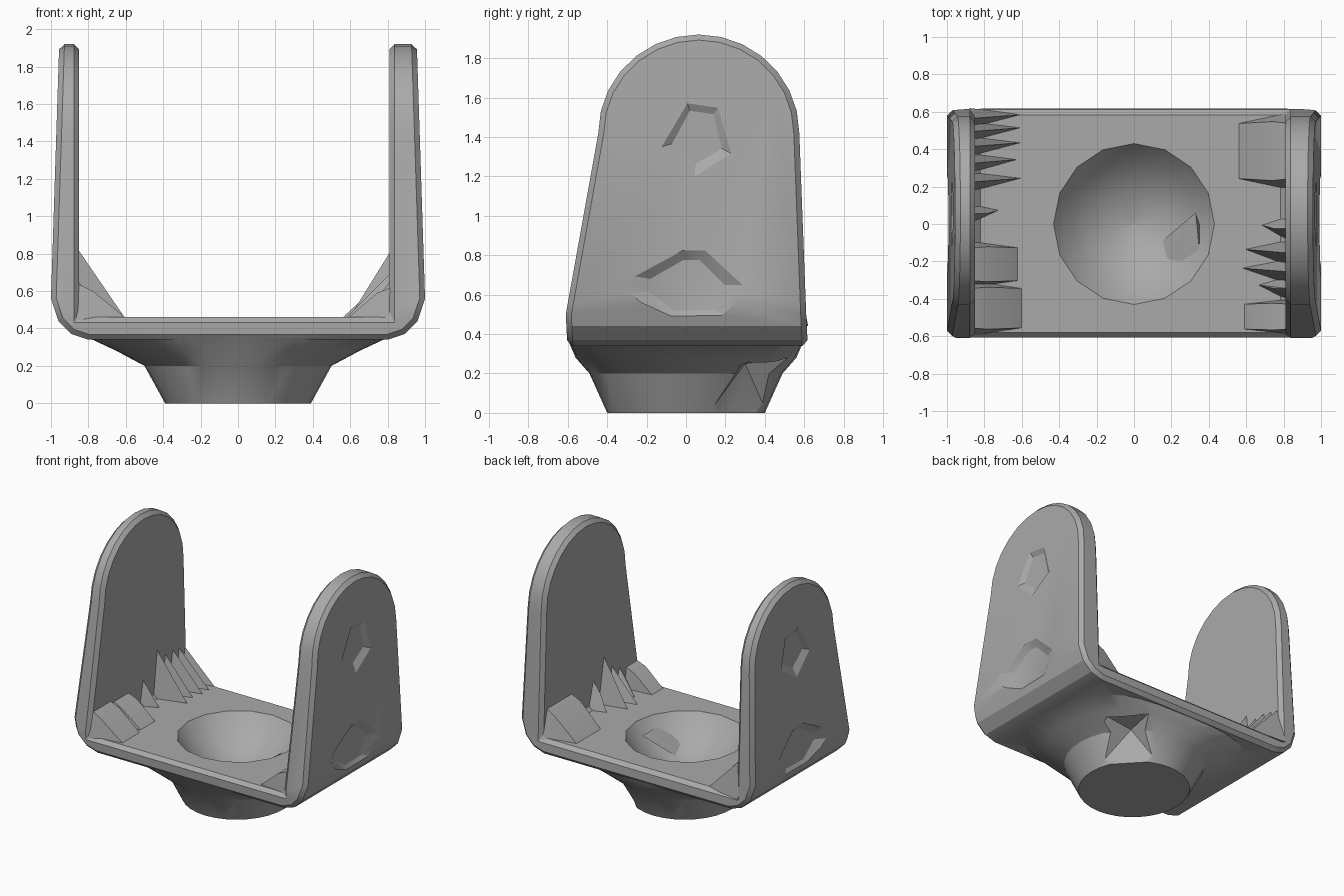
import bpy
import bmesh
from math import cos, sin, pi, copysign

if "Cube" in bpy.data.objects:
    bpy.data.objects.remove(bpy.data.objects["Cube"], do_unlink=True)

grey = bpy.data.materials.new("plain grey")
grey.use_nodes = True
grey.diffuse_color = (0.4, 0.4, 0.4, 1)
grey.node_tree.nodes["Principled BSDF"].inputs["Base Color"].default_value = (0.4, 0.4, 0.4, 1)


def finish(name, bm):
    bmesh.ops.recalc_face_normals(bm, faces=bm.faces)
    mesh = bpy.data.meshes.new(name)
    bm.to_mesh(mesh)
    bm.free()
    mesh.materials.append(grey)
    ob = bpy.data.objects.new(name, mesh)
    bpy.context.collection.objects.link(ob)
    return ob


def loft(name, rings):
    bm = bmesh.new()
    loops = [[bm.verts.new(p) for p in ring] for ring in rings]
    n = len(loops[0])
    for a, b in zip(loops, loops[1:]):
        for i in range(n):
            j = (i + 1) % n
            bm.faces.new((a[i], a[j], b[j], b[i]))
    bm.faces.new(loops[0])
    bm.faces.new(loops[-1])
    return finish(name, bm)


def hull(name, points):
    bm = bmesh.new()
    for p in points:
        bm.verts.new(p)
    bmesh.ops.convex_hull(bm, input=bm.verts)
    return finish(name, bm)


def apply(ob, mod):
    bpy.context.view_layer.objects.active = ob
    bpy.ops.object.modifier_apply(modifier=mod.name)


def boolean(ob, tool, operation):
    mod = ob.modifiers.new("cut", 'BOOLEAN')
    mod.object, mod.operation, mod.solver = tool, operation, 'EXACT'
    apply(ob, mod)
    bpy.data.objects.remove(tool, do_unlink=True)


def oval(rx, ry, z, n=32, power=1.0):
    ring = []
    for i in range(n):
        c, s = cos(2 * pi * i / n), sin(2 * pi * i / n)
        ring.append((rx * copysign(abs(c) ** power, c), ry * copysign(abs(s) ** power, s), z))
    return ring


# U-shaped bracket: front section crossed with the rounded side outline
corner = [(0.8, 0.34), (0.89, 0.37), (0.96, 0.44), (1, 0.56)]
section = [(-x, z) for x, z in reversed(corner)] + corner
section += [(0.955, 1.95), (0.81, 1.95), (0.81, 0.46), (-0.85, 0.46), (-0.85, 1.95), (-0.955, 1.95)]
bracket = loft("bracket", [[(x, y, z) for x, z in section] for y in (-0.62, 0.62)])
outline = [(-0.6, 0.3), (0.62, 0.3), (0.61, 0.5)]
outline += [(0.065 + 0.51 * cos(pi * i / 14), 1.42 + 0.5 * sin(pi * i / 14)) for i in range(15)]
outline += [(-0.61, 0.5)]
boolean(bracket, loft("outline", [[(x, y, z) for y, z in outline] for x in (-1.1, 1.1)]), 'INTERSECT')
bevel = bracket.modifiers.new("chamfer", 'BEVEL')
bevel.width, bevel.segments, bevel.limit_method, bevel.angle_limit = 0.028, 1, 'ANGLE', 0.9
apply(bracket, bevel)

# Flared foot under the floor
foot = loft("foot", [oval(0.39, 0.4, 0), oval(0.5, 0.49, 0.2),
                     oval(0.65, 0.56, 0.28, power=0.85), oval(0.82, 0.595, 0.36, power=0.6)])
# Faceted dent on the back corner of the foot
boolean(foot, hull("foot_dent", [(0.42, 0.1, -0.02), (0.12, 0.42, -0.02), (0.27, 0.25, 0.03),
                                 (0.28, 0.3, 0.25), (0.52, 0.3, 0.28), (0.3, 0.52, 0.28),
                                 (0.5, 0.5, 0.02)]), 'DIFFERENCE')
boolean(bracket, foot, 'UNION')

# Bowl sunk into the floor
boolean(bracket, loft("bowl", [oval(0.435, 0.435, 0.6, 16), oval(0.43, 0.43, 0.46, 16),
                               oval(0.33, 0.33, 0.33, 16), oval(0.17, 0.17, 0.23, 16),
                               oval(0.01, 0.01, 0.19, 16)]), 'DIFFERENCE')

# Shallow faceted dents in the outer walls
upper = [(-0.01, 1.62), (0.19, 1.59), (0.26, 1.3), (0.04, 1.17), (-0.16, 1.34)]
lower = [(-0.3, 0.7), (-0.02, 0.86), (0.12, 0.86), (0.33, 0.65), (0.25, 0.44), (-0.1, 0.43), (-0.32, 0.6)]
for side in (1, -1):
    for shape, face, depth in ((upper, 0.973, 0.025), (lower, 0.995, 0.035)):
        cy = sum(p[0] for p in shape) / len(shape)
        cz = sum(p[1] for p in shape) / len(shape)
        pts = [(side * (face + 0.02), y, z) for y, z in shape]
        pts += [(side * (face - depth), cy + (y - cy) * 0.6, cz + (z - cz) * 0.6) for y, z in shape]
        boolean(bracket, hull("dent", pts), 'DIFFERENCE')


# Rough gussets where walls meet floor: (y start, y end, reach, height)
def gusset(name, wall, y0, y1, reach, height):
    s = copysign(1, wall)
    back, toe = wall + s * 0.03, wall - s * reach
    mid, ym, w = wall - s * 0.07, (y0 + y1) / 2, (y1 - y0) / 2
    pts = [(back, y, 0.44) for y in (y0, y1)]
    pts += [(back, ym + k * w * 0.7, 0.46 + height) for k in (-1, 1)]
    pts += [(mid, ym + k * w * 0.75, 0.46 + height * 0.75) for k in (-1, 1)]
    pts += [(toe, ym + k * w * 0.7, 0.45) for k in (-1, 1)]
    return hull(name, pts)


def spike(name, wall, y0, y1, reach, height):
    s = copysign(1, wall)
    ym = (y0 + y1) / 2
    return hull(name, [(wall + s * 0.03, y0, 0.44), (wall + s * 0.03, y1, 0.44),
                       (wall + s * 0.01, ym, 0.46 + height), (wall - s * reach, ym + 0.02, 0.45),
                       (wall - s * 0.06, ym, 0.46 + height * 0.55)])


gusset("right_front_gusset", -0.85, -0.6, -0.3, 0.26, 0.19)
gusset("right_middle_gusset", -0.85, -0.34, -0.09, 0.24, 0.17)
gusset("left_back_gusset", 0.81, 0.18, 0.6, 0.26, 0.22)
gusset("left_front_gusset", 0.81, -0.59, -0.4, 0.23, 0.17)
for i, (y0, reach, height) in enumerate([(0.0, 0.13, 0.2), (0.17, 0.25, 0.37), (0.27, 0.23, 0.3),
                                         (0.36, 0.25, 0.3), (0.44, 0.25, 0.28), (0.51, 0.25, 0.26)]):
    spike(f"right_spike_{i + 1}", -0.85, y0, y0 + 0.11, reach, height)
for i, (y0, reach, height) in enumerate([(-0.42, 0.15, 0.2), (-0.33, 0.24, 0.24),
                                         (-0.23, 0.22, 0.36), (-0.1, 0.13, 0.22)]):
    spike(f"left_spike_{i + 1}", 0.81, y0, y0 + 0.15, reach, height)

# Faceted lump on the bowl's side
hull("bowl_lump", [(0.15, -0.28, 0.26), (0.36, -0.25, 0.38), (0.33, 0.06, 0.4), (0.14, -0.1, 0.22),
                   (0.2, -0.1, 0.3), (0.38, -0.1, 0.3)])

for ob in bpy.context.collection.objects:
    if ob.type == 'MESH':
        bpy.ops.object.select_all(action='DESELECT')
        ob.select_set(True)
        bpy.context.view_layer.objects.active = ob
        bpy.ops.object.shade_smooth_by_angle(angle=0.45)
